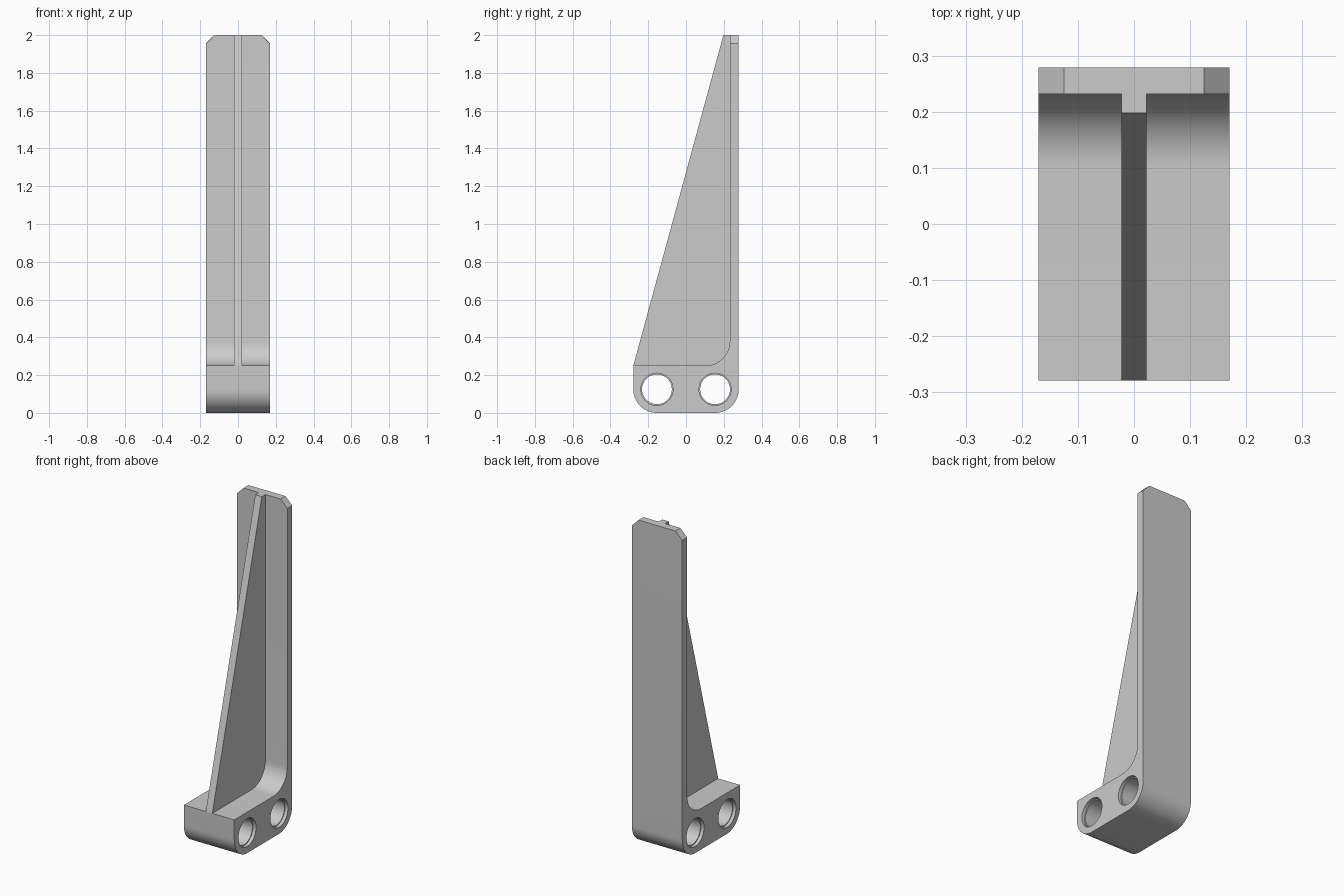
import bpy, bmesh
from math import cos, sin, pi, radians
from mathutils import Vector

if "Cube" in bpy.data.objects:
    bpy.data.objects.remove(bpy.data.objects["Cube"], do_unlink=True)

WIDTH, DEPTH, HEIGHT = 0.17, 0.279, 2.0   # half width, half depth, full height
FOOT, PLATE = 0.25, 0.232                 # foot top, front of upright plate
ROUND, FILLET, CHAMFER = 0.125, 0.13, 0.045

grey = bpy.data.materials.new("light grey")
grey.use_nodes = True
colour = (0.6, 0.6, 0.6, 1)
grey.diffuse_color = colour
grey.node_tree.nodes["Principled BSDF"].inputs["Base Color"].default_value = colour


def arc(cy, cz, r, start, end, steps=16):
    angles = [radians(start + (end - start) * i / steps) for i in range(steps + 1)]
    return [(cy + r * cos(a), cz + r * sin(a)) for a in angles]


def prism(profile, half):
    """Extrude a side profile (y, z) across x."""
    bm = bmesh.new()
    face = bm.faces.new([bm.verts.new((-half, y, z)) for y, z in profile])
    new = bmesh.ops.extrude_face_region(bm, geom=[face])["geom"]
    bmesh.ops.translate(bm, vec=(2 * half, 0, 0),
                        verts=[v for v in new if isinstance(v, bmesh.types.BMVert)])
    bmesh.ops.recalc_face_normals(bm, faces=bm.faces)
    return bm


def make_object(name, bm):
    mesh = bpy.data.meshes.new(name)
    bm.to_mesh(mesh)
    bm.free()
    mesh.materials.append(grey)
    obj = bpy.data.objects.new(name, mesh)
    bpy.context.collection.objects.link(obj)
    return obj


def activate(obj):
    bpy.ops.object.select_all(action='DESELECT')
    obj.select_set(True)
    bpy.context.view_layer.objects.active = obj


# Foot and upright plate in one L-shaped profile
profile = (arc(-DEPTH + ROUND, ROUND, ROUND, 180, 270)
           + arc(DEPTH - ROUND, ROUND, ROUND, 270, 360)
           + [(DEPTH, HEIGHT), (PLATE, HEIGHT)]
           + arc(PLATE - FILLET, FOOT + FILLET, FILLET, 0, -90)
           + [(-DEPTH, FOOT)])
bm = prism(profile, WIDTH)

# Chamfered top corners
for side in (-1, 1):
    cut = bmesh.ops.bisect_plane(
        bm, geom=bm.verts[:] + bm.edges[:] + bm.faces[:], clear_outer=True,
        plane_co=(side * WIDTH, 0, HEIGHT - CHAMFER),
        plane_no=Vector((side, 0, 1)).normalized())
    bmesh.ops.holes_fill(bm, edges=[e for e in bm.edges if e.is_boundary], sides=0)
bmesh.ops.recalc_face_normals(bm, faces=bm.faces)
bracket = make_object("bracket_body", bm)

# Two stepped cross holes through the foot
steps = [(-0.2, 0.085), (-0.15, 0.085), (-0.15, 0.079),
         (0.15, 0.079), (0.15, 0.085), (0.2, 0.085)]
for cy in (-0.154, 0.154):
    bm = bmesh.new()
    count = 48
    rings = [[bm.verts.new((x, cy + r * cos(2 * pi * i / count),
                            ROUND + r * sin(2 * pi * i / count)))
              for i in range(count)] for x, r in steps]
    for a, b in zip(rings, rings[1:]):
        for i in range(count):
            j = (i + 1) % count
            bm.faces.new((a[i], a[j], b[j], b[i]))
    bm.faces.new(rings[0])
    bm.faces.new(rings[-1])
    bmesh.ops.recalc_face_normals(bm, faces=bm.faces)
    cutter = make_object("hole_cutter", bm)
    cutter.hide_render = True
    activate(bracket)
    mod = bracket.modifiers.new("hole", 'BOOLEAN')
    mod.operation, mod.solver, mod.object = 'DIFFERENCE', 'EXACT', cutter
    bpy.ops.object.modifier_apply(modifier=mod.name)
    bpy.data.objects.remove(cutter, do_unlink=True)

activate(bracket)
bpy.ops.object.shade_smooth_by_angle(angle=radians(30))

# Sloping central rib between foot and plate
rib = [(-DEPTH, FOOT), (-0.2, 0.22), (0.24, 0.22), (0.24, HEIGHT), (0.198, HEIGHT)]
make_object("stiffening_rib", prism(rib, 0.022))
